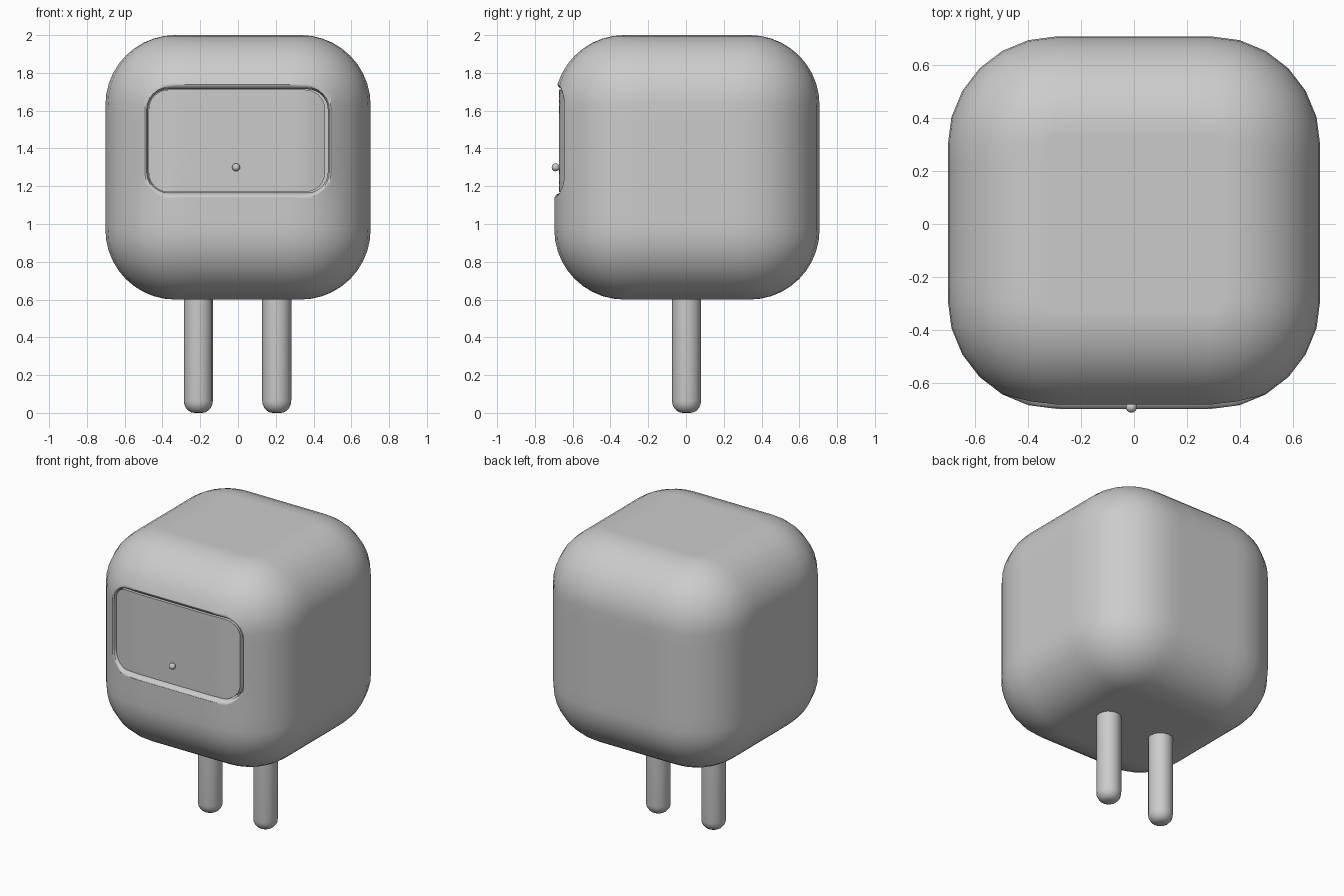
import bpy, bmesh, math
from mathutils import Matrix

if "Cube" in bpy.data.objects:
    bpy.data.objects.remove(bpy.data.objects["Cube"], do_unlink=True)

grey = bpy.data.materials.new("plain grey")
grey.use_nodes = True
COLOUR = (0.6, 0.6, 0.6, 1)
grey.diffuse_color = COLOUR
grey.node_tree.nodes["Principled BSDF"].inputs["Base Color"].default_value = COLOUR

HALF, MID_Y, MID_Z = 0.702, 0.005, 1.3
SIDE_R, TOP_R = 0.41, 0.37     # rounding of upright and of level edges


def finish(bm, name):
    bmesh.ops.recalc_face_normals(bm, faces=bm.faces)
    mesh = bpy.data.meshes.new(name)
    bm.to_mesh(mesh)
    bm.free()
    mesh.materials.append(grey)
    obj = bpy.data.objects.new(name, mesh)
    bpy.context.collection.objects.link(obj)
    return obj


def smooth(obj, angle=40):
    bpy.ops.object.select_all(action='DESELECT')
    obj.select_set(True)
    bpy.context.view_layer.objects.active = obj
    bpy.ops.object.shade_smooth_by_angle(angle=math.radians(angle))


def outline(cx, cy, hx, hy, r, steps=6, side=8):
    """Rounded rectangle, with points along the straight sides."""
    pts = []
    for q, (sx, sy) in enumerate([(1, 1), (-1, 1), (-1, -1), (1, -1)]):
        corner = [(cx + sx * (hx - r) + r * math.cos(a),
                   cy + sy * (hy - r) + r * math.sin(a))
                  for a in (math.pi / 2 * (q + i / steps) for i in range(steps + 1))]
        pts.append(corner)
    dense = []
    for q in range(4):
        (x, y), (x2, y2) = pts[q][-1], pts[(q + 1) % 4][0]
        dense += pts[q][:-1]
        dense += [(x + (x2 - x) * k / side, y + (y2 - y) * k / side)
                  for k in range(side)]
    return dense


def loft(rings, name):
    bm = bmesh.new()
    loops = [[bm.verts.new(p) for p in ring] for ring in rings]
    for a, b in zip(loops, loops[1:]):
        for i in range(len(a)):
            j = (i + 1) % len(a)
            bm.faces.new((a[i], a[j], b[j], b[i]))
    bm.faces.new(loops[0])
    bm.faces.new(loops[-1])
    return finish(bm, name)


def drop(d, r):
    return r - math.sqrt(r ** 2 - max(0, abs(d) - HALF + r) ** 2)


def front_y(x, z):
    """Depth of the rounded front surface of the body."""
    return MID_Y - HALF + drop(x, SIDE_R) + drop(z - MID_Z, TOP_R)


# Body: stacked rounded squares that shrink towards the top and bottom
arc = [math.pi / 2 * k / 10 for k in range(11)]
cap = [(TOP_R * (1 - math.cos(a)), 0.7 - TOP_R + TOP_R * math.sin(a)) for a in arc]
wall = [(0, (0.7 - TOP_R) * k / 4) for k in range(-3, 4)]
levels = [(inset, -h) for inset, h in reversed(cap)] + wall + cap
body = loft([[(x, y, MID_Z + h) for x, y in
              outline(0, MID_Y, HALF - inset, HALF - inset, SIDE_R - inset)]
             for inset, h in levels], "body")

# Recess with a soft lip that follows the front surface
SCREEN_Z = 1.44
wide = outline(0, SCREEN_Z, 0.493, 0.298, 0.13)
middle = outline(0, SCREEN_Z, 0.484, 0.285, 0.12)
narrow = outline(0, SCREEN_Z, 0.476, 0.274, 0.11)
cutter = loft([
    [(x, -0.9, z) for x, z in wide],
    [(x, front_y(x, z) + 0.002, z) for x, z in wide],
    [(x, front_y(x, z) + 0.01, z) for x, z in middle],
    [(x, front_y(x, z) + 0.03, z) for x, z in narrow],
    [(x, -0.58, z) for x, z in narrow]], "recess_cutter")
cut = body.modifiers.new("recess", 'BOOLEAN')
cut.operation, cut.object, cut.solver = 'DIFFERENCE', cutter, 'EXACT'
bpy.context.view_layer.objects.active = body
bpy.ops.object.modifier_apply(modifier=cut.name)
bpy.data.objects.remove(cutter, do_unlink=True)
smooth(body)
weighted = body.modifiers.new("even_shading", 'WEIGHTED_NORMAL')
weighted.keep_sharp = True

# Panel in the recess, bowed sideways like the body
edge = outline(-0.006, SCREEN_Z, 0.467, 0.271, 0.105)
rings = [[(x, -0.575, z) for x, z in edge]]
for s in (1, 0.92, 0.84, 0.76, 0.68, 0.6):
    ring = [(-0.006 + (x + 0.006) * s, SCREEN_Z + (z - SCREEN_Z) * s) for x, z in edge]
    rings.append([(x, front_y(x, MID_Z) + 0.025, z) for x, z in ring])
smooth(loft(rings, "panel"))

# Small round knob on the panel
bm = bmesh.new()
bmesh.ops.create_uvsphere(bm, u_segments=16, v_segments=10, radius=0.021,
                          matrix=Matrix.Translation((-0.01, -0.69, 1.3)))
smooth(finish(bm, "knob"))

# Two round-ended legs
LEG_R, TIP = 0.077, 0.065
profile = [(LEG_R, 0.64), (LEG_R, TIP)] + [
    (0.02 + (LEG_R - 0.02) * math.cos(a), TIP * (1 - math.sin(a)))
    for a in (math.pi / 2 * k / 5 for k in range(1, 6))]
for name, x in (("right_leg", -0.21), ("left_leg", 0.205)):
    leg = loft([[(x + r * math.cos(t), 0.003 + r * math.sin(t), z)
                 for t in (math.tau * k / 16 for k in range(16))]
                for r, z in profile], name)
    smooth(leg)
